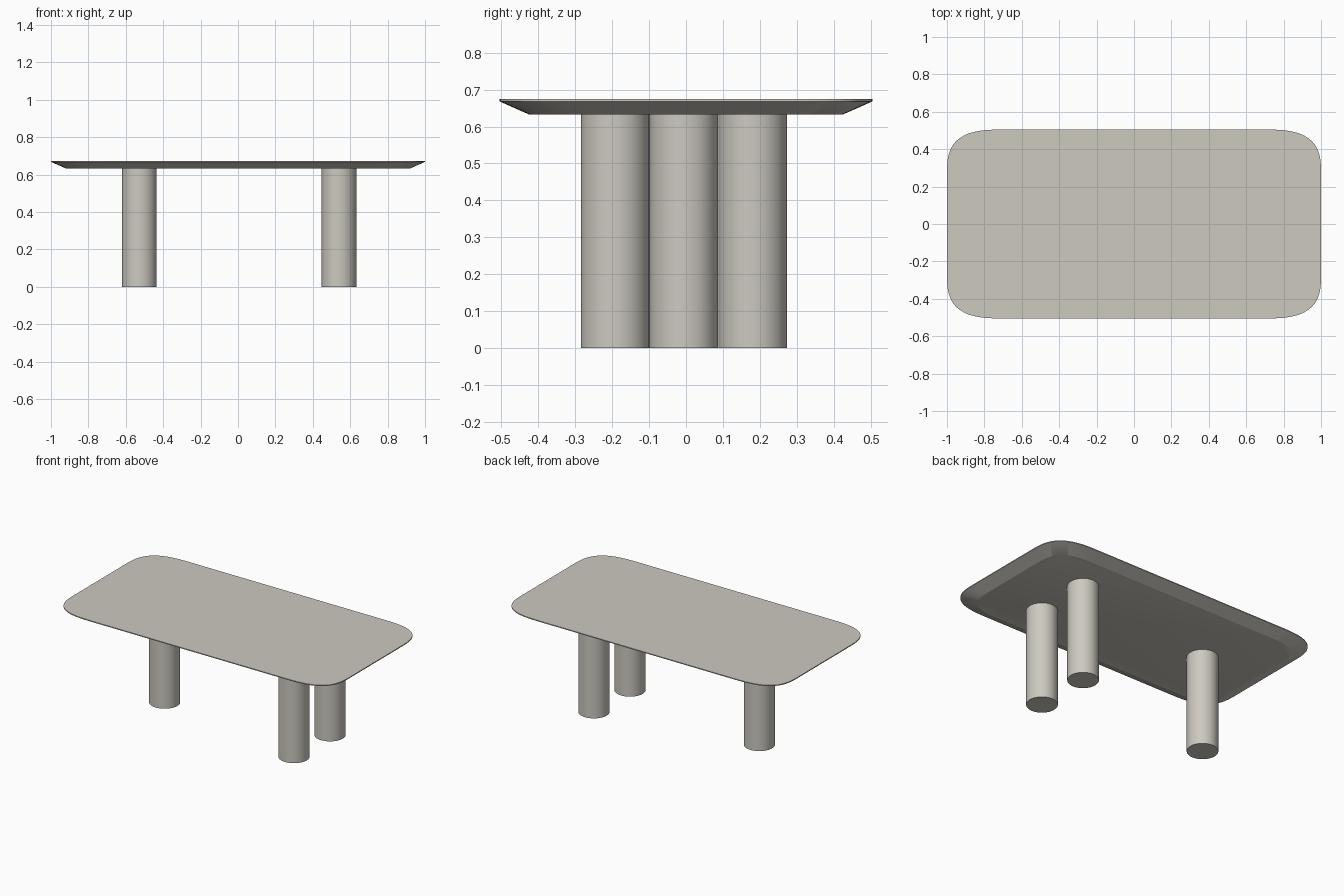
import bpy, bmesh, math

if "Cube" in bpy.data.objects:
    bpy.data.objects.remove(bpy.data.objects["Cube"])

stone = bpy.data.materials.new("warm_grey_stone")
stone.diffuse_color = (0.61, 0.585, 0.53, 1)
stone.use_nodes = True
stone.node_tree.nodes["Principled BSDF"].inputs["Base Color"].default_value = stone.diffuse_color

TOP, RIM, UNDER = 0.674, 0.668, 0.633


def finish(name, bm):
    bmesh.ops.recalc_face_normals(bm, faces=bm.faces)
    mesh = bpy.data.meshes.new(name)
    bm.to_mesh(mesh)
    bm.free()
    mesh.materials.append(stone)
    obj = bpy.data.objects.new(name, mesh)
    bpy.context.collection.objects.link(obj)
    bpy.ops.object.select_all(action="DESELECT")
    bpy.context.view_layer.objects.active = obj
    obj.select_set(True)
    bpy.ops.object.shade_smooth_by_angle(angle=math.radians(20))
    return obj


def outline(hx, hy, a, b, n=3.0, steps=24):
    """Rectangle with soft squircle corners, counter-clockwise."""
    pts = []
    for k, (sx, sy) in enumerate([(1, 1), (-1, 1), (-1, -1), (1, -1)]):
        for i in range(steps + 1):
            t = math.pi / 2 * (i if k % 2 == 0 else steps - i) / steps
            c, s = max(0, math.cos(t)), max(0, math.sin(t))
            pts.append((sx * (hx - a + a * c ** (2 / n)),
                        sy * (hy - b + b * s ** (2 / n))))
    return pts


# Tabletop: thin rim with a wide undercut bevel
bm = bmesh.new()
rings = []
for hx, hy, a, b, z in [(0.92, 0.426, 0.26, 0.20, UNDER),
                        (1.0, 0.505, 0.31, 0.24, RIM),
                        (1.0, 0.505, 0.31, 0.24, TOP)]:
    rings.append([bm.verts.new((x, y, z)) for x, y in outline(hx, hy, a, b)])
for low, high in zip(rings, rings[1:]):
    for i in range(len(low)):
        j = (i + 1) % len(low)
        bm.faces.new((low[i], low[j], high[j], high[i]))
bm.faces.new(rings[-1])
bm.faces.new(rings[0][::-1])
finish("tabletop", bm)

# Three round column legs: one at the left, a pair at the right
for name, x, y in [("left_leg", -0.527, -0.006),
                   ("right_front_leg", 0.54, -0.192),
                   ("right_back_leg", 0.54, 0.181)]:
    bm = bmesh.new()
    bmesh.ops.create_cone(bm, cap_ends=True, segments=64, radius1=0.0925,
                          radius2=0.0925, depth=UNDER)
    bmesh.ops.translate(bm, verts=bm.verts, vec=(x, y, UNDER / 2))
    finish(name, bm)
